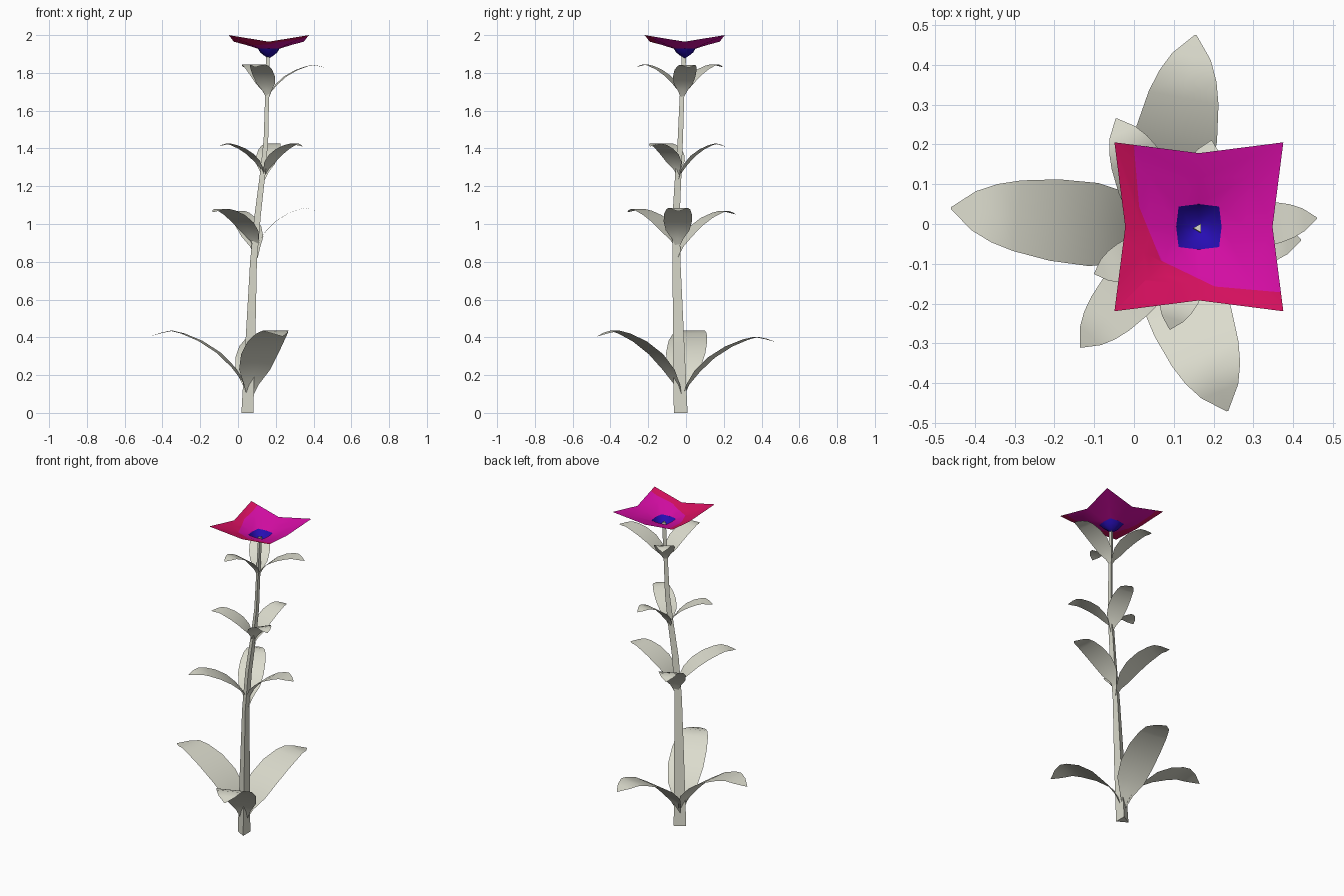
import bpy, bmesh, math
from mathutils import Vector

cube = bpy.data.objects.get("Cube")
if cube:
    bpy.data.objects.remove(cube, do_unlink=True)


def material(name, r, g, b):
    m = bpy.data.materials.new(name)
    m.use_nodes = True
    m.diffuse_color = (r, g, b, 1)
    m.node_tree.nodes["Principled BSDF"].inputs["Base Color"].default_value = (r, g, b, 1)
    return m


pale = material("pale_green", .71, .71, .61)
magenta = material("magenta", .68, .004, .38)
crimson = material("crimson", .68, .005, .115)
blue = material("deep_blue", .02, .004, .45)


def loft(rows, closed):
    """Skin a list of equally long point rows."""
    bm = bmesh.new()
    grid = [[bm.verts.new(p) for p in row] for row in rows]
    n = len(grid[0])
    for a, b in zip(grid, grid[1:]):
        for i in range(n if closed else n - 1):
            j = (i + 1) % n
            bm.faces.new((a[i], a[j], b[j], b[i]))
    return bm, grid


def finish(bm, name, mats, angle):
    mesh = bpy.data.meshes.new(name)
    bm.to_mesh(mesh)
    bm.free()
    for m in mats:
        mesh.materials.append(m)
    obj = bpy.data.objects.new(name, mesh)
    bpy.context.collection.objects.link(obj)
    bpy.ops.object.select_all(action='DESELECT')
    obj.select_set(True)
    bpy.context.view_layer.objects.active = obj
    bpy.ops.object.shade_smooth_by_angle(angle=math.radians(angle))
    return obj


# Three-sided tapering stem: x, y, z, radius
STEM = [(.06, -.028, 0, .042), (.075, -.04, .4, .034), (.088, -.05, .8, .024),
        (.11, -.052, 1.05, .022), (.137, -.04, 1.28, .019), (.152, -.03, 1.45, .016),
        (.157, -.022, 1.66, .014), (.162, -.01, 1.91, .013)]
rows = [[(x + r * math.cos(a), y + r * math.sin(a), z)
         for a in (math.pi / 3, math.pi, -math.pi / 3)] for x, y, z, r in STEM]
bm, grid = loft(rows, True)
bm.faces.new(grid[0])
bm.faces.new(grid[-1])
bmesh.ops.recalc_face_normals(bm, faces=bm.faces)
finish(bm, "stem", [pale], 30)

# Leaf shape: distance along, height, width (all as fractions)
LEAF = [(0, 0, .06), (.06, .24, .4), (.16, .45, .84), (.31, .67, 1), (.5, .85, .98),
        (.68, .96, .85), (.79, 1, .7), (.89, .97, .47), (1, .92, .02)]


def leaf(name, base, tip, top, width):
    base = Vector(base)
    reach = Vector((tip[0] - base.x, tip[1] - base.y, 0))
    side = Vector((-reach.y, reach.x, 0)).normalized() * width / 2
    rows = []
    for t, h, w in LEAF:
        mid = base + reach * t + Vector((0, 0, (top - base.z) * h))
        rows.append([mid + side * w * s for s in (1, 0, -1)])
    bm, grid = loft(rows, False)
    bmesh.ops.recalc_face_normals(bm, faces=bm.faces)
    if sum(f.normal.z for f in bm.faces) < 0:
        bmesh.ops.reverse_faces(bm, faces=bm.faces)
    finish(bm, name, [pale], 60)


# Whorls of three leaves: stem point, width, then tip x, tip y, base z, top z
WHORLS = {
    "lowest": ((.06, -.02), .21, [(-.46, .04, .08, .435), (.155, .475, .07, .402), (.235, -.47, .06, .435)]),
    "lower": ((.1, -.045), .15, [(-.135, -.31, .86, 1.08), (-.045, .265, .82, 1.07), (.42, -.04, .87, 1.085)]),
    "upper": ((.137, -.04), .12, [(-.1, -.125, 1.26, 1.425), (.195, .21, 1.23, 1.425), (.34, -.19, 1.25, 1.425)]),
    "top": ((.158, -.02), .12, [(.09, -.265, 1.66, 1.845), (.03, .195, 1.66, 1.845), (.46, .015, 1.66, 1.842)]),
}
for level, (stem, width, leaves) in WHORLS.items():
    for i, (x, y, low, high) in enumerate(leaves):
        leaf(f"{level}_leaf_{i + 1}", (*stem, low), (x, y), high, width)

# Flower rings: radius and height at edge middles, then at corners
centre = Vector((.163, -.007, 0))
PETALS = [(.185, 1.965, .3, 2), (.12, 1.948, .18, 1.963), (.057, 1.928, .072, 1.928)]
CUP = [(.057, 1.928, .072, 1.928), (.045, 1.908, .052, 1.908), (.025, 1.892, .027, 1.892),
       (.006, 1.88, .006, 1.88)]


def flower_rows(rings):
    return [[centre + Vector((math.cos(i * math.pi / 4) * (rc if i % 2 else rm),
                              math.sin(i * math.pi / 4) * (rc if i % 2 else rm),
                              zc if i % 2 else zm)) for i in range(8)]
            for rm, zm, rc, zc in rings]


# Petals, cut along the painted border so its outer side can be crimson
bm, grid = loft(flower_rows(PETALS), True)
border = [(-.163, .2), (-.15, .05), (-.095, -.085), (.04, -.15), (.21, -.165)]
cuts = []
for (ax, ay), (bx, by) in zip(border, border[1:]):
    point = centre + Vector((ax, ay, 0))
    outward = Vector((by - ay, ax - bx, 0)).normalized()
    cuts.append((point, outward))
    bmesh.ops.bisect_plane(bm, geom=bm.verts[:] + bm.edges[:] + bm.faces[:],
                           plane_co=point, plane_no=outward)
for f in bm.faces:
    mid = f.calc_center_median()
    f.material_index = int(any((mid - p).dot(n) > 0 for p, n in cuts))
bmesh.ops.recalc_face_normals(bm, faces=bm.faces)
if sum(f.normal.z for f in bm.faces) < 0:
    bmesh.ops.reverse_faces(bm, faces=bm.faces)
finish(bm, "petals", [magenta, crimson], 40)

# Blue cup in the middle of the flower
bm, grid = loft(flower_rows(CUP), True)
bm.faces.new(grid[-1])
bmesh.ops.recalc_face_normals(bm, faces=bm.faces)
if sum(f.normal.z for f in bm.faces) < 0:
    bmesh.ops.reverse_faces(bm, faces=bm.faces)
finish(bm, "flower_cup", [blue], 60)
